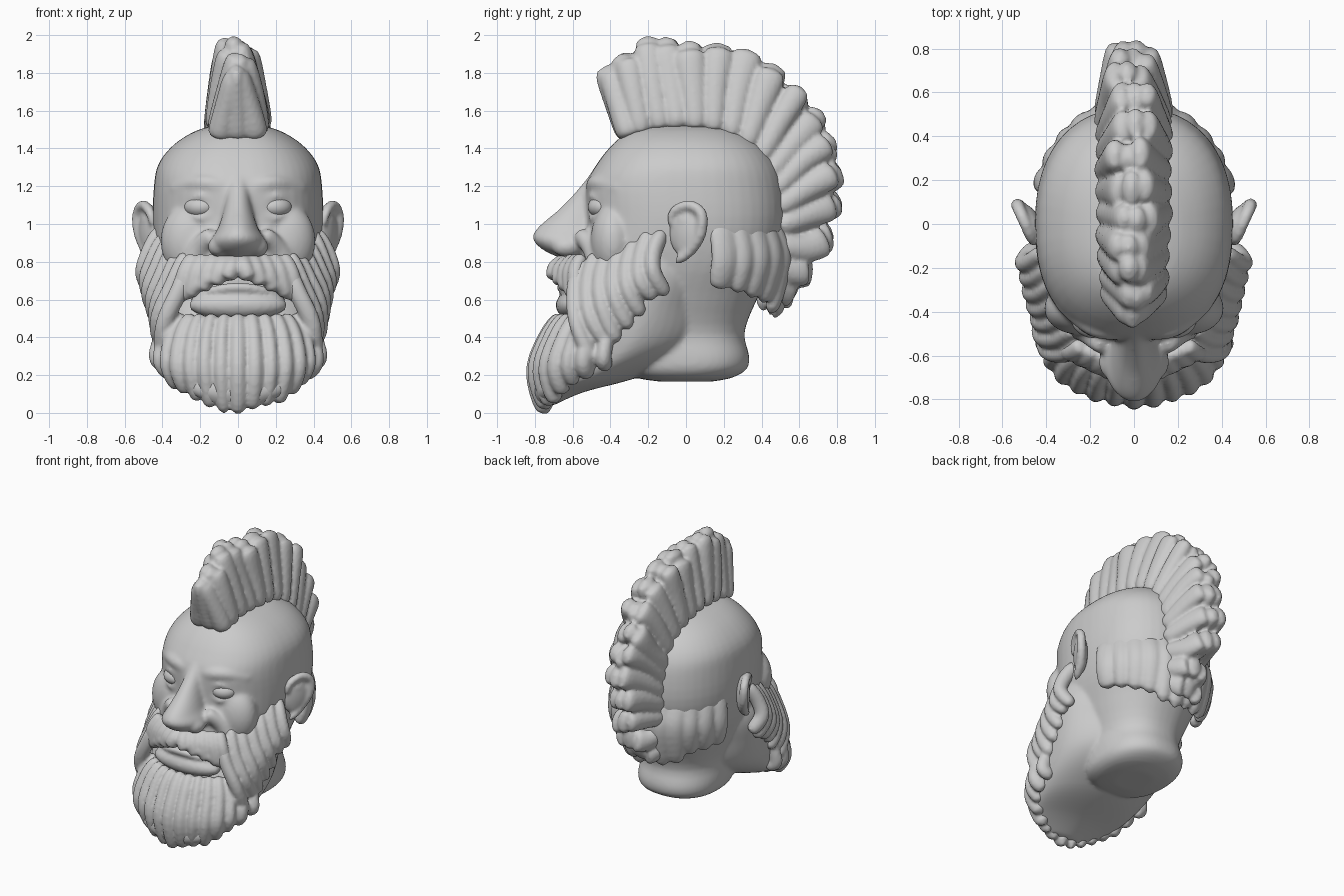
import bpy, bmesh, math, random
from mathutils import Vector, Matrix

random.seed(4)
if "Cube" in bpy.data.objects:
    bpy.data.objects.remove(bpy.data.objects["Cube"])

clay = bpy.data.materials.new("grey clay")
clay.use_nodes = True
GREY = (0.6, 0.6, 0.6, 1)
clay.diffuse_color = GREY
clay.node_tree.nodes["Principled BSDF"].inputs["Base Color"].default_value = GREY


def spline(pts, t):
    """Smooth value at t (0..1) through a list of equal-length points."""
    n = len(pts) - 1
    k = min(int(t * n), n - 1)
    f = t * n - k
    a, b, c, d = (pts[max(0, min(n, k + j))] for j in (-1, 0, 1, 2))
    return Vector([q + f * (r - p) / 2 + f * f * (p - 2.5 * q + 2 * r - s / 2)
                   + f ** 3 * (s - 3 * r + 3 * q - p) / 2 for p, q, r, s in zip(a, b, c, d)])


def lerp(a, b, t):
    return Vector(a).lerp(Vector(b), t)


def skin(bm, rings):
    """Close a stack of equal rings into a solid."""
    rows = [[bm.verts.new(p) for p in ring] for ring in rings]
    n = len(rows[0])
    for lo, hi in zip(rows, rows[1:]):
        for i in range(n):
            bm.faces.new((lo[i], lo[(i + 1) % n], hi[(i + 1) % n], hi[i]))
    bm.faces.new(rows[0][::-1])
    bm.faces.new(rows[-1])


def loft(bm, levels, front_power=2.0, back_power=2.0, steps=40, n=48):
    """Solid from levels of (height, front y, back y, half width)."""
    rings = []
    for s in range(steps + 1):
        z, front, back, half = spline(levels, s / steps)
        ring = []
        for i in range(n):
            a = math.tau * i / n
            c, d = math.cos(a), math.sin(a)
            e = 2 / (front_power if d < 0 else back_power)
            x = math.copysign(abs(c) ** e, c) * half
            y = math.copysign(abs(d) ** e, d) * (back - front) / 2
            ring.append((x, (front + back) / 2 + y, z))
        rings.append(ring)
    skin(bm, rings)


def lock(bm, pts, wide, thick, side=(1, 0, 0), steps=16, n=14):
    """Round-ended strand; wide and thick are (start, end) radii."""
    rings = []
    for s in range(steps + 1):
        u = s / steps
        mid = spline(pts, u)
        tan = (spline(pts, min(1, u + .02)) - spline(pts, max(0, u - .02))).normalized()
        nor = tan.cross(Vector(side)).normalized()
        sd = nor.cross(tan)
        f = max(.12, (1 - abs(2 * u - 1) ** 6) ** .5)
        w = (wide[0] + (wide[1] - wide[0]) * u) * f
        h = (thick[0] + (thick[1] - thick[0]) * u) * f
        rings.append([mid + sd * w * math.cos(math.tau * i / n) + nor * h * math.sin(math.tau * i / n)
                      for i in range(n)])
    skin(bm, rings)


def ball(bm, centre, size, turn=0):
    m = Matrix.Translation(centre) @ Matrix.Rotation(turn, 4, 'Z') @ Matrix.Diagonal((*size, 1))
    bmesh.ops.create_uvsphere(bm, u_segments=28, v_segments=18, radius=1, matrix=m)


def finish(name, bm, voxel=.013, smooth=3):
    """Fuse the pieces of a part into one sculpted surface."""
    bmesh.ops.recalc_face_normals(bm, faces=bm.faces)
    for f in bm.faces:
        f.smooth = True
    me = bpy.data.meshes.new(name)
    bm.to_mesh(me)
    bm.free()
    me.materials.append(clay)
    ob = bpy.data.objects.new(name, me)
    bpy.context.collection.objects.link(ob)
    if voxel:
        rm = ob.modifiers.new("fuse", 'REMESH')
        rm.mode, rm.voxel_size, rm.use_smooth_shade = 'VOXEL', voxel, True
        sm = ob.modifiers.new("soften", 'SMOOTH')
        sm.factor, sm.iterations = .5, smooth


# Head: skull and neck, jaw wedge, nose, brows, cheeks and lids
bm = bmesh.new()
loft(bm, [(.165, -.13, .13, .12), (.185, -.26, .24, .23), (.23, -.32, .32, .28), (.3, -.34, .335, .29),
          (.43, -.45, .31, .29), (.62, -.56, .385, .36), (.8, -.56, .48, .42), (1, -.53, .53, .45),
          (1.2, -.53, .52, .445), (1.32, -.47, .48, .42), (1.42, -.39, .4, .34), (1.49, -.3, .29, .23),
          (1.525, -.18, .17, .12)], 2.4, 2.3)
loft(bm, [(.04, -.78, -.7, .12), (.11, -.81, -.54, .27), (.2, -.79, -.22, .36), (.36, -.71, .1, .415),
          (.58, -.59, .16, .445), (.74, -.54, .18, .445), (.88, -.48, .1, .4)], 2.4, 1.7)
loft(bm, [(.825, -.68, -.4, .08), (.865, -.76, -.4, .135), (.92, -.81, -.4, .14), (.98, -.785, -.4, .105),
          (1.08, -.67, -.4, .075), (1.18, -.575, -.4, .06), (1.26, -.51, -.4, .06)])
for s in (-1, 1):
    ball(bm, (s * .1, -.63, .88), (.06, .08, .055))
    lock(bm, [(s * .06, -.5, 1.19), (s * .2, -.475, 1.215), (s * .36, -.34, 1.18)], (.045, .04), (.035, .03), (0, 0, 1))
    ball(bm, (s * .25, -.385, .91), (.16, .12, .2))
    lock(bm, [(s * .12, -.56, .95), (s * .2, -.5, .87), (s * .27, -.47, .76)], (.06, .06), (.05, .05))
    for up in (-1, 1):
        lock(bm, [(s * .1, -.495, 1.085), (s * .2, -.5, 1.09 + up * .06), (s * .3, -.415, 1.085)],
             (.016, .012), (.016, .012), (0, 0, 1))
finish("head", bm, smooth=8)

for s, word in ((1, "left"), (-1, "right")):
    # Eye
    bm = bmesh.new()
    ball(bm, (s * .2, -.445, 1.09), (.088, .072, .058), s * .4)
    finish(word + "_eye", bm, voxel=0)
    # Ear: bowl, outer rim and inner fold, flared towards the back
    bm = bmesh.new()
    ball(bm, (s * .465, .0, .96), (.045, .1, .14), -s * .5)
    lock(bm, [(s * .45, -.08, .98), (s * .465, -.07, 1.06), (s * .5, .01, 1.1), (s * .53, .08, 1.06),
              (s * .525, .08, .96), (s * .49, .03, .87), (s * .46, -.06, .79)], (.024, .035), (.024, .035), (.8, .6, .1))
    lock(bm, [(s * .48, -.04, 1.02), (s * .5, .02, 1.01), (s * .495, .02, .92), (s * .465, -.05, .87)],
         (.018, .02), (.018, .02), (.8, .6, .1))
    finish(word + "_ear", bm, smooth=4)

# Beard: chin locks and cheek locks of uneven thickness
bm = bmesh.new()
N = 15
for i in range(N):
    a = math.radians(-82 + 164 * i / (N - 1))
    s, c = math.sin(a), math.cos(a)
    q = c ** .65
    z = .0 + .3 * (1 - c) + random.uniform(-.015, .015)
    w = random.uniform(.92, 1.15)
    lock(bm, [(.33 * s, -.3 - .35 * q, .52), (.4 * s, -.3 - .43 * q, .4), (.425 * s, -.3 - .49 * q, .22 + .08 * (1 - c)),
              (.36 * s, -.3 - .44 * q, z)], (.038 * w, .048 * w), (.05, .055 * w), (c, s, 0))
N = 7
for s in (-1, 1):
    for i in range(N):
        t = i / (N - 1)
        j = random.uniform(-.035, .035)
        w = random.uniform(.9, 1.2)
        lock(bm, [lerp((s * .24, -.55, .82), (s * .405, -.12, .97 + j), t),
                  lerp((s * .31, -.59, .65), (s * .465, -.17, .85), t),
                  lerp((s * .39, -.575, .47), (s * .495, -.17, .74), t),
                  lerp((s * .405, -.49, .29 + j), (s * .45, -.1, .63 + j), t)],
             (.042, .045 * w), (.05, .05 * w), (.35 * s, .9, 0))
finish("beard", bm, voxel=.012, smooth=2)

# Moustache: locks sweeping outwards from under the nose
bm = bmesh.new()
for s in (-1, 1):
    for i in range(5):
        t = i / 4
        lock(bm, [lerp((s * .02, -.62, .82), (s * .23, -.55, .83), t),
                  lerp((s * .035, -.69, .77), (s * .28, -.585, .74), t),
                  lerp((s * .06, -.695, .71), (s * .32, -.57, .58), t)], (.045, .045), (.04, .045))
    lock(bm, [(s * .0, -.685, .73), (s * .15, -.66, .71), (s * .29, -.58, .61)], (.03, .035), (.03, .035), (0, 0, 1))
finish("moustache", bm, voxel=.011, smooth=3)

# Lips
bm = bmesh.new()
lock(bm, [(-.25, -.55, .6), (-.12, -.63, .65), (0, -.655, .665), (.12, -.63, .65), (.25, -.55, .6)],
     (.025, .025), (.03, .03), (0, 0, 1))
ball(bm, (0, -.585, .57), (.26, .105, .08))
finish("lips", bm, smooth=4)

# Hair at the nape, fading into the skull at the top
bm = bmesh.new()
for s in (-1, 1):
    for i in range(6):
        a = math.radians(22 + 62 * i / 5)
        c, d = math.cos(a) * s, math.sin(a)
        z = .7 - .13 * d ** 2 + random.uniform(-.03, .03)
        w = random.uniform(.95, 1.2)
        lock(bm, [(.395 * c, .46 * d, 1.1 - random.uniform(0, .1)), (.435 * c, .515 * d, .94),
                  (.445 * c, .54 * d, .8), (.4 * c, .47 * d, z - .05)],
             (.06 * w, .062 * w), (.03, .05), (-d * s, abs(c), 0))
finish("nape_hair", bm, smooth=3)

# Mohawk: uneven fan of locks from the crown to the nape, slimmest at the front
ROOT = [(-.3, 1.45), (-.12, 1.49), (.08, 1.49), (.27, 1.43), (.41, 1.28), (.47, 1.1), (.47, .9), (.42, .7)]
TIP = [(-.4, 1.85), (-.21, 1.98), (.06, 1.97), (.38, 1.89), (.67, 1.65), (.81, 1.33), (.79, .96), (.58, .63)]
bm = bmesh.new()
N = 16
for i in range(N):
    t = i / (N - 1)
    root, tip = spline(ROOT, t), spline(TIP, t)
    sway = .025 * math.sin(i * 1.9) - .01
    slim = min(1, .3 + 3 * t)
    for s in (-1, 0, 1):
        end = root.lerp(tip, random.uniform(.9, 1.0) if s else 1.01)
        mid = root.lerp(tip, .5)
        skew = random.uniform(-.04, .04)
        fat = random.uniform(.85, 1.15)
        lock(bm, [(s * (.09 + .03 * slim), *root),
                  (s * (.05 + .035 * slim) + sway * .5, mid.x, mid.y + skew),
                  (s * .05 * slim + sway, end.x + skew * .5, end.y + skew * .4)],
             (.075, .048), (.065, .082 * fat), steps=14)
finish("mohawk", bm, voxel=.013, smooth=2)
